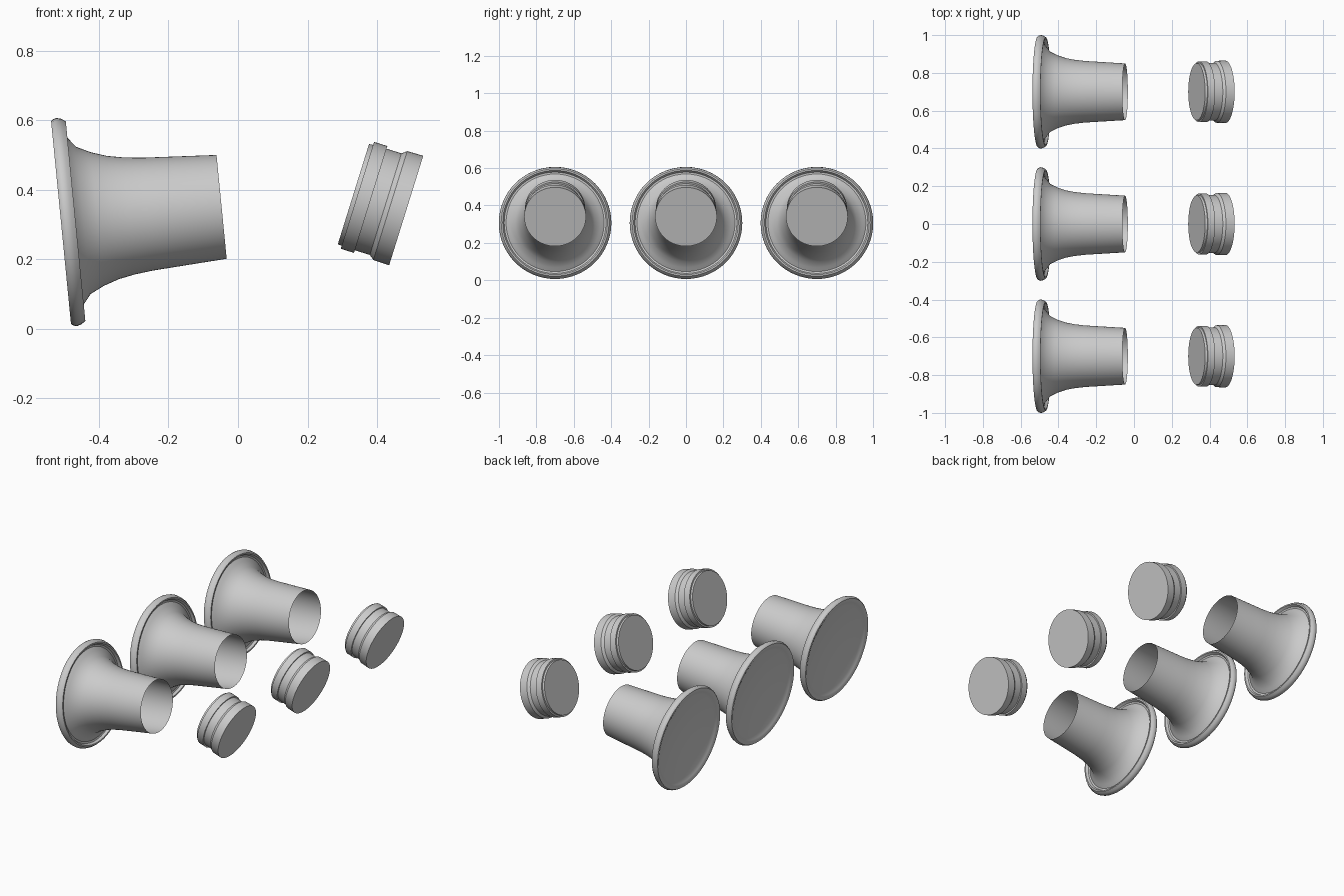
import bpy, bmesh, math
from mathutils import Matrix, Vector

cube = bpy.data.objects.get("Cube")
if cube:
    bpy.data.objects.remove(cube, do_unlink=True)

SIDES = 64

grey = bpy.data.materials.new("light_grey")
grey.use_nodes = True
grey.diffuse_color = (0.6, 0.6, 0.6, 1)
grey.node_tree.nodes["Principled BSDF"].inputs["Base Color"].default_value = (0.6, 0.6, 0.6, 1)


def lathe(name, profile, origin, pitch):
    """Spin (distance along axis, radius) points about a pitched x axis; radius 0 closes an end."""
    bm = bmesh.new()
    verts = [bm.verts.new((t, 0, r)) for t, r in profile]
    edges = [bm.edges.new(pair) for pair in zip(verts, verts[1:])]
    bmesh.ops.spin(bm, geom=verts + edges, cent=(0, 0, 0), axis=(1, 0, 0),
                   angle=math.tau, steps=SIDES, use_merge=False)
    bmesh.ops.remove_doubles(bm, verts=bm.verts, dist=0.0001)
    bmesh.ops.recalc_face_normals(bm, faces=bm.faces)
    # An outward-facing shell has its widest side faces pointing away from the axis
    widest = max(bm.faces, key=lambda f: f.calc_center_median().yz.length)
    if widest.normal.yz.dot(widest.calc_center_median().yz) < 0:
        bmesh.ops.reverse_faces(bm, faces=bm.faces)
    mesh = bpy.data.meshes.new(name)
    bm.to_mesh(mesh)
    bm.free()
    mesh.materials.append(grey)
    obj = bpy.data.objects.new(name, mesh)
    bpy.context.collection.objects.link(obj)
    obj.matrix_world = Matrix.Translation(Vector(origin)) @ Matrix.Rotation(math.radians(pitch), 4, "Y")
    bpy.ops.object.select_all(action="DESELECT")
    obj.select_set(True)
    bpy.context.view_layer.objects.active = obj
    bpy.ops.object.shade_smooth_by_angle(angle=math.radians(35))
    return obj


# Closed mouth, rolled lip with a groove behind it, flared body, open neck
trumpet = [(0.015, 0), (0.015, 0.25), (0.006, 0.268), (0.0, 0.282), (0.0, 0.293),
           (0.006, 0.298), (0.016, 0.301), (0.03, 0.297), (0.042, 0.288),
           (0.042, 0.28), (0.028, 0.272), (0.026, 0.262), (0.041, 0.242),
           (0.065, 0.2125), (0.105, 0.193), (0.15, 0.178), (0.197, 0.169),
           (0.25, 0.163), (0.464, 0.15)]

# Stepped cap with a waist groove
plug = [(0, 0), (0, 0.151), (0.012, 0.152), (0.012, 0.161), (0.052, 0.161),
        (0.052, 0.153), (0.097, 0.153), (0.111, 0.164), (0.159, 0.165), (0.159, 0)]

for side, y in (("right", -0.7), ("middle", 0), ("left", 0.7)):
    lathe(f"trumpet_{side}", trumpet, (-0.509, y, 0.305), -5.6)
    lathe(f"plug_{side}", plug, (0.332, y, 0.387), 17.3)
